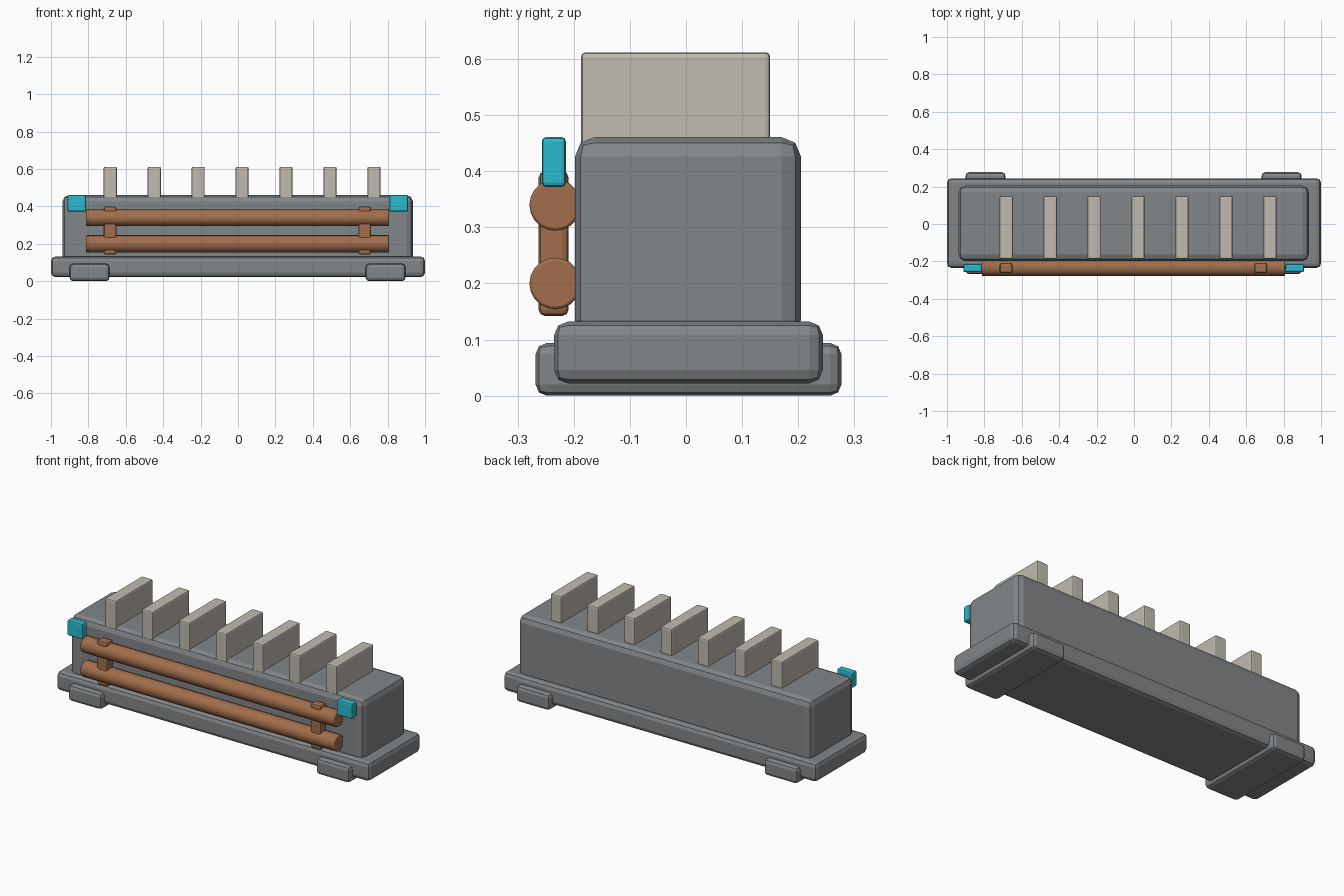
import bpy, math

if "Cube" in bpy.data.objects:
    bpy.data.objects.remove(bpy.data.objects["Cube"])


def material(name, rgb):
    m = bpy.data.materials.new(name)
    m.diffuse_color = (*rgb, 1)
    m.use_nodes = True
    m.node_tree.nodes["Principled BSDF"].inputs["Base Color"].default_value = m.diffuse_color
    return m


GREY = material("steel grey", (0.225, 0.24, 0.25))
IVORY = material("ivory", (0.53, 0.50, 0.44))
COPPER = material("copper", (0.36, 0.155, 0.07))
CYAN = material("cyan", (0.022, 0.50, 0.62))


def finish(ob, name, mat, bevel, segments):
    ob.name = name
    ob.data.materials.append(mat)
    mod = ob.modifiers.new("bevel", "BEVEL")
    mod.width = bevel
    mod.segments = segments
    mod.limit_method = "ANGLE"
    mod.angle_limit = math.radians(40)
    return ob


def box(name, x, y, z, mat, bevel, segments=2):
    """Bevelled box from (min, max) ranges."""
    bpy.ops.mesh.primitive_cube_add(size=1)
    ob = bpy.context.object
    for v in ob.data.vertices:
        v.co = [r[0] + (c + 0.5) * (r[1] - r[0]) for c, r in zip(v.co, (x, y, z))]
    return finish(ob, name, mat, bevel, segments)


def pipe(name, y, z, radius, x0, x1):
    bpy.ops.mesh.primitive_cylinder_add(
        vertices=20, radius=radius, depth=x1 - x0,
        location=((x0 + x1) / 2, y, z), rotation=(0, math.pi / 2, 0))
    ob = finish(bpy.context.object, name, COPPER, 0.005, 2)
    bpy.ops.object.shade_smooth_by_angle(angle=math.radians(30))
    return ob


# Housing on its plinth
box("plinth", (-1, 1), (-0.235, 0.244), (0.022, 0.132), GREY, 0.024)
box("housing", (-0.938, 0.935), (-0.198, 0.205), (0.1, 0.461), GREY, 0.035)

# Foot bars run across the whole depth
for side, x in (("left", -0.794), ("right", 0.789)):
    box(f"foot_{side}", (x - 0.107, x + 0.107), (-0.268, 0.277), (0.0, 0.094), GREY, 0.02)

# Row of cooling fins
for i in range(7):
    x = -0.683 + i * 0.235
    box(f"fin_{i + 1}", (x - 0.035, x + 0.035), (-0.187, 0.15), (0.42, 0.612), IVORY, 0.008)

# Front pipes and their upright brackets
for name, z in (("lower_pipe", 0.2), ("upper_pipe", 0.34)):
    pipe(name, -0.233, z, 0.046, -0.813, 0.807)
for side, x in (("left", -0.684), ("right", 0.678)):
    box(f"bracket_{side}", (x - 0.034, x + 0.034), (-0.263, -0.209), (0.142, 0.4), COPPER, 0.012)

# Marker lamps at the upper front corners
for side, x in (("left", -0.862), ("right", 0.859)):
    box(f"lamp_{side}", (x - 0.05, x + 0.05), (-0.257, -0.214), (0.372, 0.461), CYAN, 0.008)
